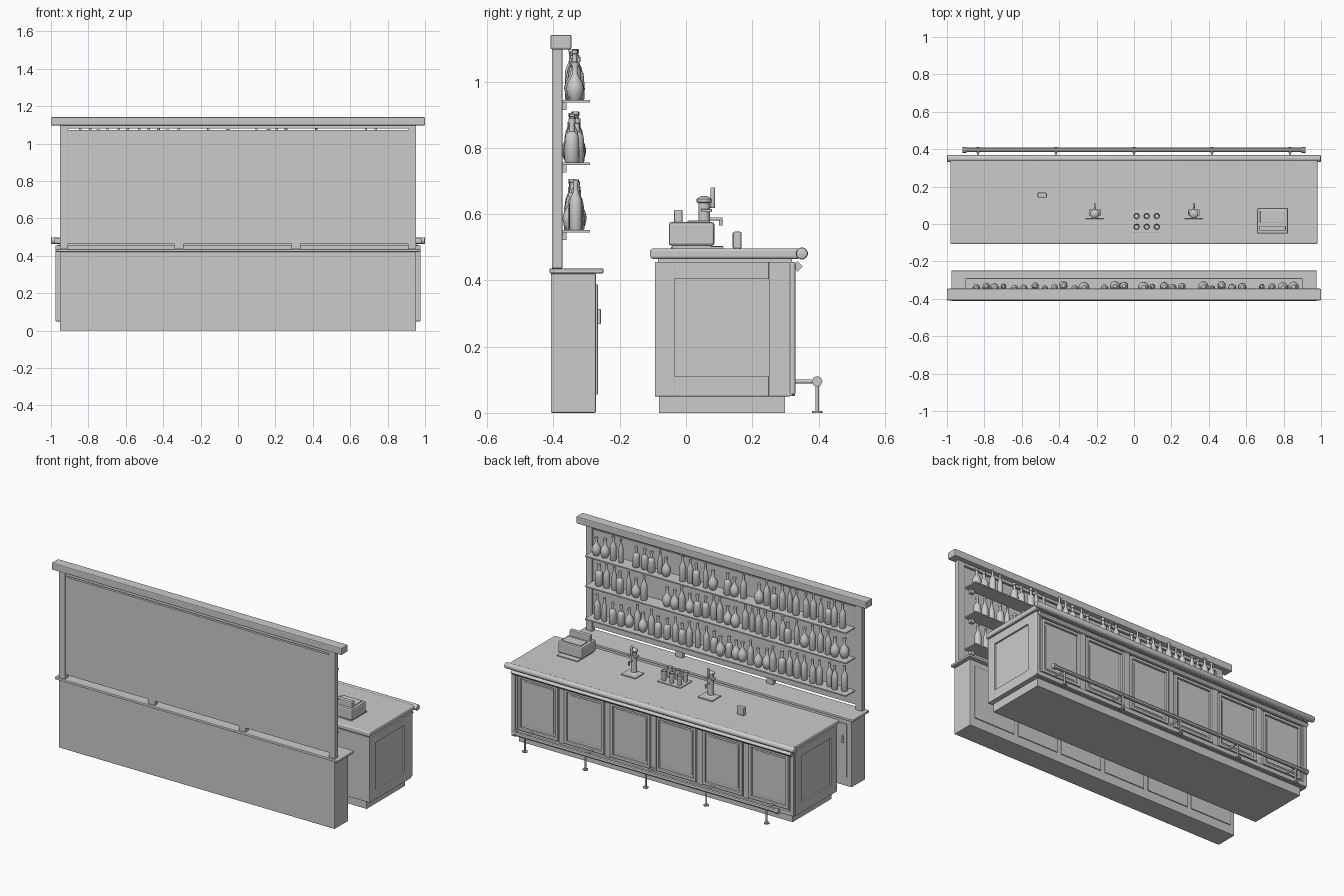
import bpy, bmesh, math, random
from mathutils import Matrix, Vector

old = bpy.data.objects.get("Cube")
if old:
    bpy.data.objects.remove(old)
random.seed(7)

grey = bpy.data.materials.new("plain_grey")
grey.use_nodes = True
COLOUR = (0.6, 0.6, 0.6, 1)
grey.diffuse_color = COLOUR
grey.node_tree.nodes["Principled BSDF"].inputs["Base Color"].default_value = COLOUR


def finish(name, bm, smooth=False):
    bmesh.ops.recalc_face_normals(bm, faces=bm.faces)
    for f in bm.faces:
        f.smooth = smooth
    if smooth:
        for e in bm.edges:
            if len(e.link_faces) == 2 and e.calc_face_angle(0) > math.radians(40):
                e.smooth = False
    me = bpy.data.meshes.new(name)
    bm.to_mesh(me)
    bm.free()
    me.materials.append(grey)
    ob = bpy.data.objects.new(name, me)
    bpy.context.scene.collection.objects.link(ob)
    return ob


def copy(ob, name, loc, scale=1):
    dup = bpy.data.objects.new(name, ob.data)
    dup.location = loc
    dup.scale = (scale,) * 3
    bpy.context.scene.collection.objects.link(dup)
    return dup


def box(name, x, y, z, bevel=0.0, segments=2):
    """Box from (min, max) ranges with optional rounded edges."""
    bm = bmesh.new()
    bmesh.ops.create_cube(bm, size=1)
    for v in bm.verts:
        v.co = Vector([r[0] if c < 0 else r[1] for c, r in zip(v.co, (x, y, z))])
    if bevel:
        bmesh.ops.bevel(bm, geom=bm.edges[:], offset=bevel, segments=segments,
                        affect='EDGES', profile=0.5)
    return finish(name, bm)


def rod(name, a, b, r, sides=16, bevel=0.0):
    """Cylinder between two points."""
    a, b = Vector(a), Vector(b)
    bm = bmesh.new()
    bmesh.ops.create_cone(bm, cap_ends=True, segments=sides, radius1=r, radius2=r,
                          depth=(b - a).length)
    if bevel:
        rims = [e for e in bm.edges if any(len(f.verts) > 4 for f in e.link_faces)]
        bmesh.ops.bevel(bm, geom=rims, offset=bevel, segments=2, affect='EDGES', profile=0.5)
    turn = (b - a).to_track_quat('Z', 'Y').to_matrix().to_4x4()
    bmesh.ops.transform(bm, matrix=Matrix.Translation((a + b) / 2) @ turn, verts=bm.verts)
    return finish(name, bm, sides > 8)


def lathe(name, profile, loc, sides=16):
    """Spin a (radius, height) profile round z."""
    bm = bmesh.new()
    vs = [bm.verts.new((r, 0, z)) for r, z in profile]
    es = [bm.edges.new(p) for p in zip(vs, vs[1:])]
    bmesh.ops.spin(bm, geom=vs + es, axis=(0, 0, 1), cent=(0, 0, 0),
                   steps=sides, angle=math.tau)
    bmesh.ops.remove_doubles(bm, verts=bm.verts, dist=1e-5)
    ob = finish(name, bm, True)
    ob.location = loc
    return ob


def frame(name, u, z, w, make):
    """Four moulding strips around the rectangle u by z."""
    for i in (0, 1):
        s = (w, -w)[i]
        make(f"{name}_stile", sorted((u[i], u[i] + s)), z)
        make(f"{name}_rail", u, sorted((z[i], z[i] + s)))


# Back cabinet with doors, handles and worktop
box("back_cabinet", (-.953, .953), (-.408, -.272), (0, .421), .004)
box("back_worktop", (-.977, .977), (-.412, -.249), (.421, .436), .004)
for i in range(6):
    x = -.78 + i * .312
    box("cabinet_door", (x - .142, x + .142), (-.273, -.266), (.055, .387), .002)
    box("door_handle", (x - .122, x - .112), (-.267, -.257), (.268, .314), .002)

# Back wall: posts, panel, supports and crown
for s in (-1, 1):
    x = s * .931
    box("wall_post", (x - .022, x + .022), (-.405, -.373), (.436, 1.098), .002)
for x in (-.315, .31):
    box("panel_support", (x - .024, x + .024), (-.402, -.374), (.436, .47), .002)
box("wall_panel", (-.909, .909), (-.402, -.38), (.464, 1.073))
box("top_rail", (-.909, .909), (-.4, -.376), (1.08, 1.098))
box("crown_beam", (-1, 1), (-.409, -.346), (1.097, 1.141), .005)

# Bottle shapes as lathe profiles
shapes = {
    "wine": [(0, 0), (.018, 0), (.02, .004), (.02, .08), (.017, .097), (.009, .115),
             (.007, .125), (.007, .144), (.009, .145), (.009, .154), (0, .154)],
    "spirit": [(0, 0), (.02, 0), (.023, .004), (.022, .068), (.019, .084), (.009, .094),
               (.008, .118), (.0105, .119), (.0105, .134), (0, .134)],
    "flask": [(0, 0), (.017, 0), (.025, .016), (.029, .036), (.025, .056), (.014, .074),
              (.009, .084), (.008, .108), (.011, .109), (.011, .122), (0, .122)],
    "slim": [(0, 0), (.014, 0), (.016, .004), (.016, .075), (.013, .1), (.007, .12),
             (.006, .142), (.008, .143), (.008, .15), (0, .15)],
}
kinds = ["wine", "wine", "spirit", "slim", "flask"]
first = {}

# Shelves, brackets and bottles
for top in (.552, .756, .944):
    box("shelf", (-.9, .9), (-.381, -.29), (top - .008, top), .001)
    for x in (-.86, -.43, 0, .43, .86):
        box("shelf_bracket", (x - .012, x + .012), (-.381, -.361), (top - .03, top - .007))
    for i in range(33):
        x = -.85 + i * .053 + random.uniform(-.007, .007)
        if random.random() < .06:
            continue
        kind = random.choice(kinds)
        spot = (x, -.34 + random.uniform(-.007, .012), top)
        if kind in first:
            copy(first[kind], f"{kind}_bottle", spot, random.uniform(.93, 1))
        else:
            first[kind] = lathe(f"{kind}_bottle", shapes[kind], spot)

# Front bar: plinth, body and rounded counter
box("bar_plinth", (-.945, .945), (-.082, .298), (0, .051))
box("bar_body", (-.965, .965), (-.094, .312), (.05, .456), .002)
box("counter_bed", (-.955, .955), (-.085, .32), (.454, .468))
box("counter_top", (-.982, .982), (-.108, .345), (.465, .496), .008, 3)
rod("counter_roll", (-1, .35, .481), (1, .35, .481), .018, 20, .006)
rod("under_moulding", (-.965, .336, .442), (.965, .336, .442), .016, 4)

# Recessed panel frame on each bar end
for s in (-1, 1):
    def end_strip(name, y, z, s=s):
        box(name, sorted((s * .964, s * .975)), y, z, .001)
    end_strip("end_board", (-.094, -.035), (.05, .456))
    end_strip("end_board", (.25, .314), (.05, .456))
    end_strip("end_board_low", (-.035, .25), (.05, .11))
    end_strip("end_board_high", (-.035, .25), (.404, .456))

# Six framed panels along the bar face, with stiles between
def face_strip(name, x, z):
    box(name, x, (.311, .327), z, .004)

for i in range(7):
    x = -.955 + i * .3183
    box("face_stile", (x - .018, x + .018), (.311, .32), (.051, .456), .002)
    if i < 6:
        frame("panel_moulding", (x + .022, x + .296), (.085, .425), .018, face_strip)
        box("face_panel", (x + .055, x + .263), (.311, .316), (.118, .392), .002)
box("face_skirting", (-.97, .97), (.311, .329), (.051, .078), .003)
box("face_top_rail", (-.97, .97), (.311, .322), (.432, .456), .002)
for s in (-1, 1):
    box("corner_post", (s * .962 - .012, s * .962 + .012), (.311, .33), (.055, .455), .005)

# Foot rail with brackets and feet
rod("foot_rail", (-.905, .396, .095), (.905, .396, .095), .012, 8)
for s in (-1, 1):
    rod("rail_cap", (s * .895, .396, .095), (s * .917, .396, .095), .016, 8)
for i in range(5):
    x = (i - 2) * .417
    rod("rail_arm", (x, .318, .095), (x, .396, .095), .006)
    rod("rail_leg", (x, .396, .004), (x, .396, .09), .0055)
    rod("rail_foot", (x, .396, 0), (x, .396, .006), .016)

# Till with keypad, display and drawer plate
box("till_body", (.658, .824), (-.052, .086), (.505, .576), .008)
box("till_base", (.67, .812), (-.04, .076), (.494, .508))
box("till_display", (.67, .812), (-.036, -.01), (.57, .613), .005)
box("till_keypad", (.675, .807), (.005, .072), (.574, .581), .002)
box("till_plate", (.67, .812), (.03, .113), (.494, .502))

# Beer taps
for x in (-.21, .32):
    box("tap_drip_plate", (x - .05, x + .05), (.028, .113), (.495, .503), .001)
    lathe("tap_column", [(0, 0), (.027, 0), (.027, .008), (.018, .014), (.018, .138),
                         (.023, .142), (.023, .15), (.012, .158), (0, .16)], (x, .055, .495))
    box("tap_bracket", (x - .03, x + .03), (.045, .078), (.606, .615), .002)
    rod("tap_spout", (x, .055, .585), (x, .11, .585), .005)
    rod("tap_nozzle", (x, .105, .565), (x, .105, .588), .005)
    rod("tap_valve", (x, .055, .625), (x, .084, .625), .006)
    rod("tap_handle", (x, .081, .618), (x, .081, .68), .0065, 16, .002)

# Tray of glasses
box("glass_tray", (-.012, .148), (-.045, .07), (.495, .502), .002)
for x in (.014, .068, .122):
    for y in (-.015, .042):
        lathe("drinking_glass", [(0, 0), (.012, 0), (.017, .062), (.015, .062),
                                 (.011, .006), (0, .006)], (x, y, .502))

# Card reader
box("card_reader", (-.516, -.466), (.141, .168), (.495, .547), .006)
